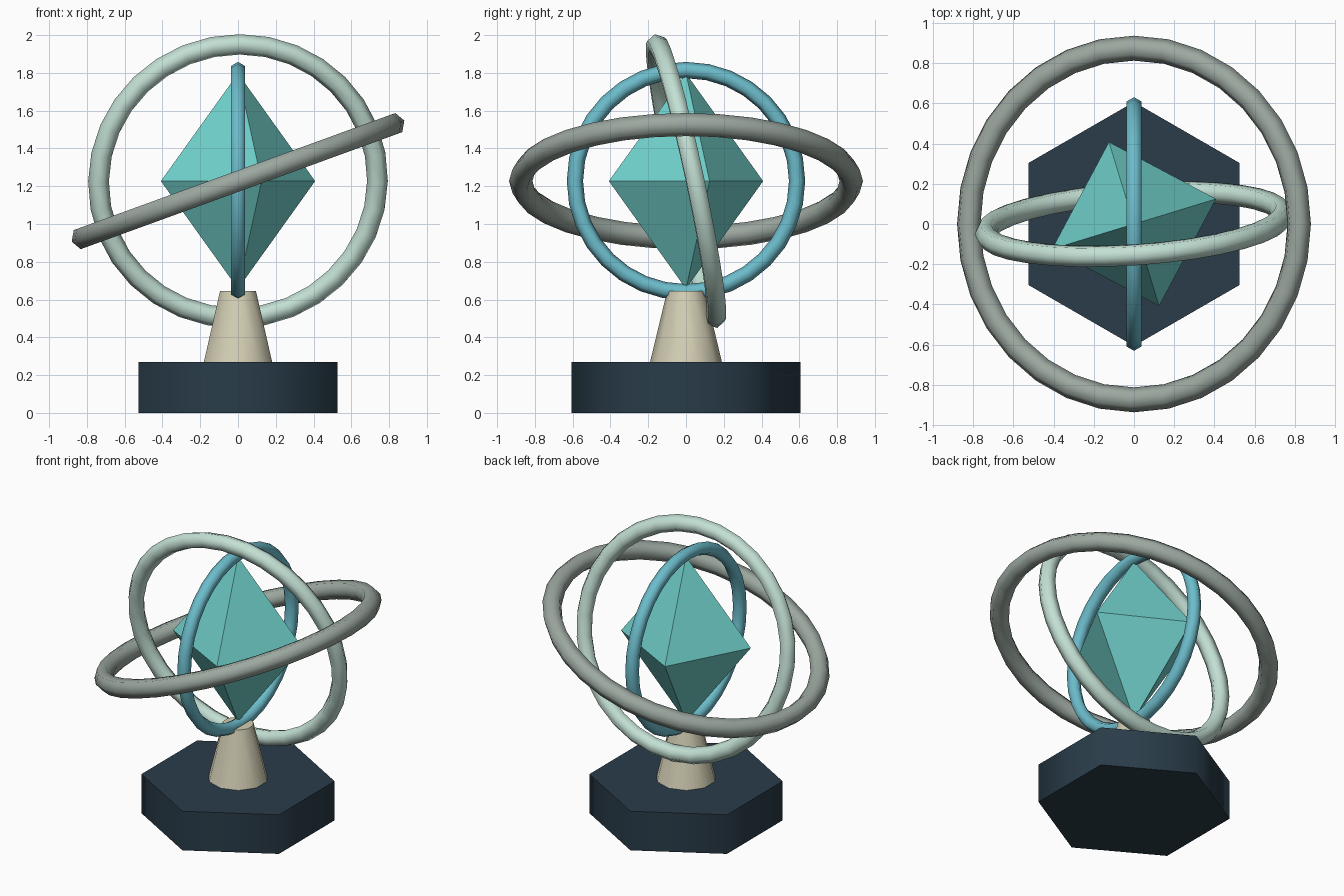
import bpy
import bmesh
from math import radians

if "Cube" in bpy.data.objects:
    bpy.data.objects.remove(bpy.data.objects["Cube"])

CENTRE_Z = 1.227


def finish(obj, name, hex_rgb, smooth=True):
    """Name, colour and shade the active object."""
    obj.name = name
    mat = bpy.data.materials.new(name + "_colour")
    srgb = [int(hex_rgb[i:i + 2], 16) / 255 for i in (0, 2, 4)]
    mat.diffuse_color = [((c + 0.055) / 1.055) ** 2.4 for c in srgb] + [1]
    mat.use_nodes = True
    mat.node_tree.nodes["Principled BSDF"].inputs["Base Color"].default_value = mat.diffuse_color
    obj.data.materials.append(mat)
    if smooth:
        bpy.ops.object.shade_smooth_by_angle(angle=radians(65))
    return obj


def frustum(name, sides, r_bottom, r_top, z0, z1, colour):
    bpy.ops.mesh.primitive_cone_add(
        vertices=sides, radius1=r_bottom, radius2=r_top,
        depth=z1 - z0, location=(0, 0, (z0 + z1) / 2))
    return finish(bpy.context.object, name, colour)


def ring(name, major, minor, rotation, colour):
    bpy.ops.mesh.primitive_torus_add(
        major_radius=major, minor_radius=minor,
        major_segments=32, minor_segments=6,
        location=(0, 0, CENTRE_Z), rotation=[radians(a) for a in rotation])
    return finish(bpy.context.object, name, colour)


# Hexagonal base and tapered stem
frustum("base", 6, 0.607, 0.607, 0, 0.27, "293C49")
frustum("stem", 10, 0.19, 0.1, 0.27, 0.645, "D3CEB4")

# Stretched octahedral crystal: hull of six axis points
bm = bmesh.new()
for axis in range(3):
    for side in (-1, 1):
        co = [0, 0, 0]
        co[axis] = side * (0.57 if axis == 2 else 0.427)
        bm.verts.new(co)
bmesh.ops.convex_hull(bm, input=bm.verts)
bmesh.ops.recalc_face_normals(bm, faces=bm.faces)
mesh = bpy.data.meshes.new("crystal")
bm.to_mesh(mesh)
bm.free()
crystal = bpy.data.objects.new("crystal", mesh)
bpy.context.collection.objects.link(crystal)
crystal.location.z = CENTRE_Z
crystal.rotation_euler.z = radians(17)
finish(crystal, "crystal", "70CFCA", smooth=False)

# Three nested rings
ring("inner_ring", 0.588, 0.043, (0, 90, 0), "6CBCCB")
ring("middle_ring", 0.74, 0.055, (102, 0, 3.8), "C3E0D4")
ring("outer_ring", 0.875, 0.062, (0, -20, 0), "9CA8A0")
